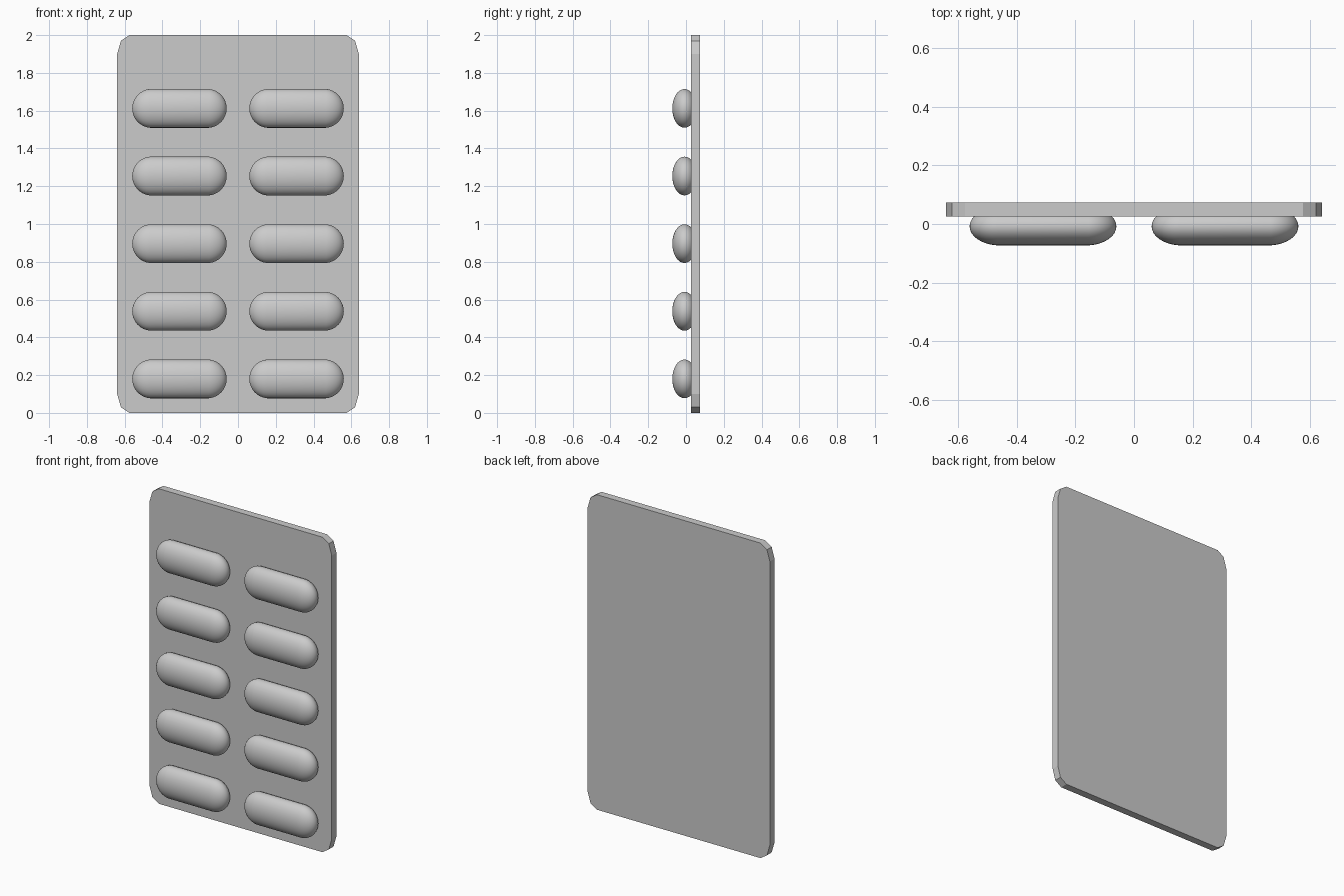
import bpy, bmesh, math
from mathutils import Matrix

cube = bpy.data.objects.get("Cube")
if cube:
    bpy.data.objects.remove(cube, do_unlink=True)

grey = bpy.data.materials.new("plain_grey")
grey.use_nodes = True
COLOUR = (0.6, 0.6, 0.6, 1)
grey.diffuse_color = COLOUR
grey.node_tree.nodes["Principled BSDF"].inputs["Base Color"].default_value = COLOUR

FRONT, BACK = 0.026, 0.073      # card faces in y


def add_object(name, bm):
    bmesh.ops.recalc_face_normals(bm, faces=bm.faces)
    mesh = bpy.data.meshes.new(name)
    bm.to_mesh(mesh)
    bm.free()
    mesh.materials.append(grey)
    obj = bpy.data.objects.new(name, mesh)
    bpy.context.collection.objects.link(obj)
    return obj


# Flat card with two-step clipped corners
corner = [(0.64, 0.9), (0.62, 0.97), (0.575, 1.0)]
outline = (corner + [(-x, z) for x, z in reversed(corner)]
           + [(-x, -z) for x, z in corner]
           + [(x, -z) for x, z in reversed(corner)])
bm = bmesh.new()
face = bm.faces.new([bm.verts.new((x, FRONT, z + 1)) for x, z in outline])
extruded = bmesh.ops.extrude_face_region(bm, geom=[face])
moved = [v for v in extruded["geom"] if isinstance(v, bmesh.types.BMVert)]
bmesh.ops.translate(bm, verts=moved, vec=(0, BACK - FRONT, 0))
add_object("card", bm)


# Blister: a sphere stretched into a capsule along x and flattened in y
def blister(name, x, z, radius=0.103, half_length=0.25, depth=0.065):
    rings = 17
    bm = bmesh.new()
    bmesh.ops.create_uvsphere(bm, u_segments=32, v_segments=rings, radius=radius)
    bmesh.ops.rotate(bm, verts=bm.verts, matrix=Matrix.Rotation(math.pi / 2, 3, "Y"))
    for v in bm.verts:
        v.co.x += math.copysign(half_length - radius, v.co.x)
        v.co.y *= depth / radius
    bmesh.ops.translate(bm, verts=bm.verts, vec=(x, -0.008, z))
    for f in bm.faces:
        f.smooth = True
    return add_object(name, bm)


for row in range(5):
    for side, x in (("left", 0.31), ("right", -0.31)):
        blister(f"blister_{side}_{row + 1}", x, 0.18 + row * 0.358)
